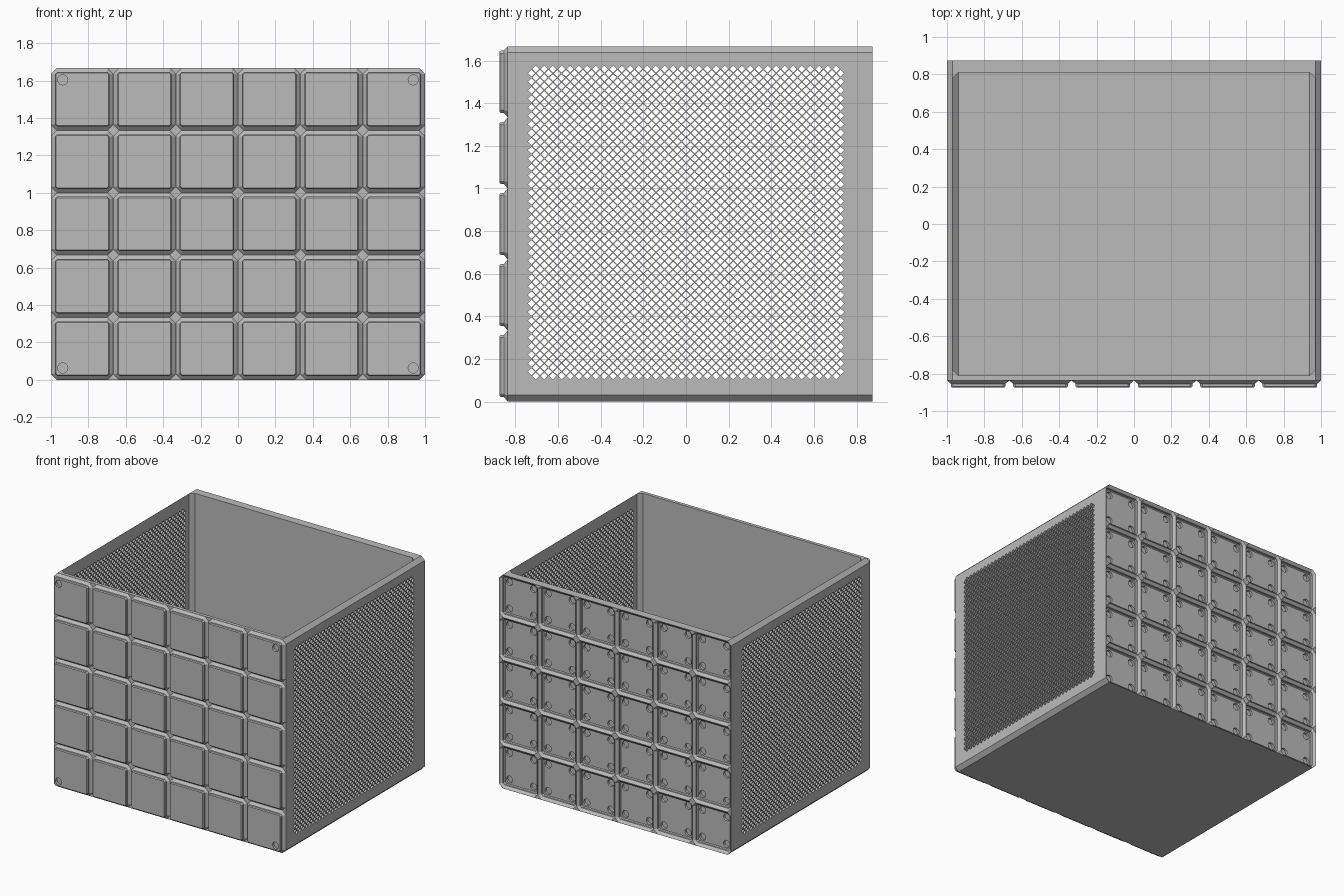
import bpy, bmesh, math
from mathutils import Matrix, Vector

cube = bpy.data.objects.get("Cube")
if cube:
    bpy.data.objects.remove(cube, do_unlink=True)

COLS, ROWS = 6, 5
CELL = 2 / COLS
HEIGHT = ROWS * CELL
FRONT, BACK = -0.875, 0.875
STEP = 0.038          # depth of the stepped foot and of its matching socket
WALL = 0.031

grey = bpy.data.materials.new("plain_grey")
grey.use_nodes = True
colour = (0.5, 0.5, 0.5, 1)
grey.diffuse_color = colour
grey.node_tree.nodes["Principled BSDF"].inputs["Base Color"].default_value = colour


def make_object(name, bm):
    bmesh.ops.recalc_face_normals(bm, faces=bm.faces)
    mesh = bpy.data.meshes.new(name)
    bm.to_mesh(mesh)
    bm.free()
    mesh.materials.append(grey)
    obj = bpy.data.objects.new(name, mesh)
    bpy.context.collection.objects.link(obj)
    return obj


def cut(target, bm):
    """Subtract a bmesh from the target and discard the cutter."""
    cutter = make_object("cutter", bm)
    cutter.hide_render = True
    mod = target.modifiers.new("cut", "BOOLEAN")
    mod.operation, mod.solver, mod.object = "DIFFERENCE", "EXACT", cutter
    bpy.context.view_layer.objects.active = target
    bpy.ops.object.modifier_apply(modifier=mod.name)
    bpy.data.objects.remove(cutter, do_unlink=True)


def octagon(hx, hz, c):
    return [(hx, hz - c), (hx - c, hz), (c - hx, hz), (-hx, hz - c),
            (-hx, c - hz), (c - hx, -hz), (hx - c, -hz), (hx, c - hz)]


def loft(bm, cx, cz, rings):
    """Closed solid through corner-cut rectangles stacked along y."""
    loops = [[bm.verts.new((cx + x, y, cz + z)) for x, z in octagon(hx, hz, c)]
             for hx, hz, c, y in rings]
    for a, b in zip(loops, loops[1:]):
        for i in range(8):
            j = (i + 1) % 8
            bm.faces.new((a[i], a[j], b[j], b[i]))
    bm.faces.new(loops[0])
    bm.faces.new(loops[-1])


def box(bm, size, centre):
    m = Matrix.Translation(centre) @ Matrix.Diagonal((*size, 1))
    return bmesh.ops.create_cube(bm, size=1, matrix=m)["verts"]


def round_hole(bm, x, y, z, depth):
    m = Matrix.Translation((x, y, z)) @ Matrix.Rotation(math.pi / 2, 4, "X")
    bmesh.ops.create_cone(bm, cap_ends=True, segments=20, radius1=0.027,
                          radius2=0.027, depth=depth, matrix=m)


def cells():
    for i in range(COLS):
        for k in range(ROWS):
            yield (i + 0.5) * CELL - 1, (k + 0.5) * CELL


def foot_rings(y, direction, end):
    """Chamfer, straight, chamfer profile, from the small face outwards."""
    h = CELL / 2 - 0.0007
    profile = [(0.14, 0.0063, 0), (0.146, 0.0127, 0.0063),
               (0.146, 0.0127, 0.0206), (h, 0.03, STEP), (h, 0.03, end)]
    return [(r, r, c, y + direction * d) for r, c, d in profile]


# Shell: corner-cut prism running front to back
bm = bmesh.new()
loft(bm, 0, HEIGHT / 2, [(1, HEIGHT / 2, 0.03, FRONT + STEP), (1, HEIGHT / 2, 0.03, BACK)])
shell = make_object("bin_shell", bm)

# Cavity with cut vertical corners and cut floor edges along the sides
bm = bmesh.new()
cav_x, cav_y, top = 1 - WALL, 0.81, HEIGHT + 0.2
box(bm, (2 * cav_x, 2 * cav_y, top - WALL), (0, 0, (top + WALL) / 2))


def cavity_edge(e):
    a, b = (v.co for v in e.verts)
    upright = abs(a.z - b.z) > 0.1
    floor_side = abs(a.y - b.y) > 0.1 and a.z < 0.1
    return upright or floor_side


bmesh.ops.bevel(bm, geom=[e for e in bm.edges if cavity_edge(e)],
                offset=0.03, offset_type="OFFSET", segments=1, affect="EDGES")
cut(shell, bm)

# Side windows, one cutter through both walls
WIN_Y, WIN_LOW, WIN_HIGH = 0.745, 0.1, 1.58
WIN_H = WIN_HIGH - WIN_LOW
WIN_MID = (WIN_HIGH + WIN_LOW) / 2
bm = bmesh.new()
box(bm, (3, 2 * WIN_Y, WIN_H), (0, 0, WIN_MID))
cut(shell, bm)

# Back sockets, then four round holes in each socket
bm = bmesh.new()
for x, z in cells():
    loft(bm, x, z, foot_rings(BACK - STEP, 1, 0.06))
cut(shell, bm)
inset = CELL / 2 - 0.063
bm = bmesh.new()
for x, z in cells():
    for sx in (-1, 1):
        for sz in (-1, 1):
            round_hole(bm, x + sx * inset, BACK - STEP, z + sz * inset, 0.036)
cut(shell, bm)

# Front feet, with round holes in the four outermost corners
bm = bmesh.new()
for x, z in cells():
    loft(bm, x, z, foot_rings(FRONT, 1, STEP + 0.008))
feet = make_object("front_feet", bm)
bm = bmesh.new()
for x in (-1, 1):
    for z in (0.063, HEIGHT - 0.063):
        round_hole(bm, x * (1 - 0.063), FRONT, z, 0.038)
cut(feet, bm)

# Perforated side panels: diamond lattice with each diamond opened up
N = 37
for side, name in ((1, "left_mesh_panel"), (-1, "right_mesh_panel")):
    bm = bmesh.new()
    bmesh.ops.create_grid(bm, x_segments=N, y_segments=N, size=0.5)
    straight = [e for e in bm.edges if not e.is_boundary]
    bmesh.ops.poke(bm, faces=bm.faces[:])
    bmesh.ops.dissolve_edges(bm, edges=straight, use_verts=False)
    diamonds = [f for f in bm.faces if len(f.verts) == 4]
    for v in bm.verts:
        v.co = Vector((side, v.co.x * 2 * WIN_Y, WIN_MID + v.co.y * WIN_H))
    bm.normal_update()
    bmesh.ops.inset_individual(bm, faces=diamonds, thickness=0.0035)
    bmesh.ops.delete(bm, geom=diamonds, context="FACES")
    # Give the lattice the thickness of the wall
    walls = bmesh.ops.extrude_face_region(bm, geom=bm.faces[:], use_keep_orig=True)
    moved = [g for g in walls["geom"] if isinstance(g, bmesh.types.BMVert)]
    bmesh.ops.translate(bm, verts=moved, vec=(-side * WALL, 0, 0))
    make_object(name, bm)
